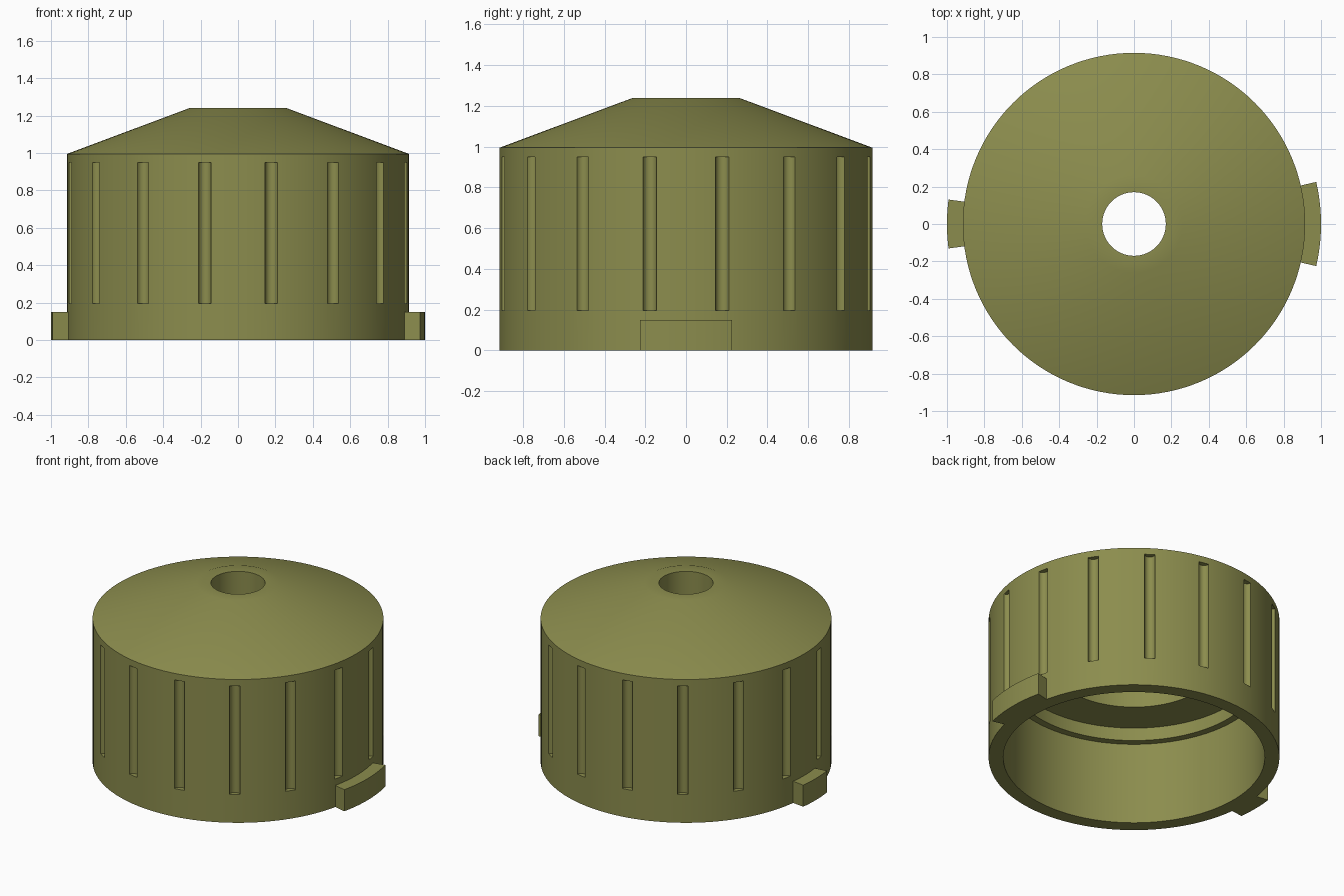
import bpy, bmesh, math
from mathutils import Matrix

if "Cube" in bpy.data.objects:
    bpy.data.objects.remove(bpy.data.objects["Cube"])

olive = bpy.data.materials.new("olive plastic")
olive.diffuse_color = (0.26, 0.265, 0.075, 1)
olive.use_nodes = True
olive.node_tree.nodes["Principled BSDF"].inputs["Base Color"].default_value = olive.diffuse_color


def finish(name, bm):
    bmesh.ops.recalc_face_normals(bm, faces=bm.faces)
    me = bpy.data.meshes.new(name)
    bm.to_mesh(me)
    bm.free()
    me.materials.append(olive)
    ob = bpy.data.objects.new(name, me)
    bpy.context.collection.objects.link(ob)
    return ob


def sweep(name, profile, start, end, steps):
    """Turn a closed (radius, z) profile around z; cap it if not a full turn."""
    bm = bmesh.new()
    full = abs(end - start - 2 * math.pi) < 1e-6
    rings = []
    for i in range(steps if full else steps + 1):
        a = start + (end - start) * i / steps
        rings.append([bm.verts.new((r * math.cos(a), r * math.sin(a), z))
                      for r, z in profile])
    n = len(profile)
    for i in range(steps):
        a, b = rings[i], rings[(i + 1) % len(rings)]
        for j in range(n):
            k = (j + 1) % n
            bm.faces.new((a[j], b[j], b[k], a[k]))
    if not full:
        bm.faces.new(rings[0])
        bm.faces.new(rings[-1])
    return finish(name, bm)


def smooth(ob):
    bpy.ops.object.select_all(action='DESELECT')
    ob.select_set(True)
    bpy.context.view_layer.objects.active = ob
    bpy.ops.object.shade_smooth_by_angle(angle=math.radians(30))


# Cap body: outer wall, conical top, through hole and stepped inside
R = 0.915
body = sweep("cap_body", [
    (R, 0), (R, 0.995), (0.26, 1.24), (0.17, 1.24), (0.17, 1.0),
    (0.51, 1.0), (0.51, 0.66), (0.775, 0.66), (0.775, 0.57),
    (0.823, 0.57), (0.823, 0)], 0, 2 * math.pi, 128)

# Sixteen half-round grip grooves
bm = bmesh.new()
for i in range(16):
    a = math.radians(11.25 + 22.5 * i)
    place = (Matrix.Rotation(a, 4, 'Z')
             @ Matrix.Translation((R, 0, (0.195 + 0.95) / 2)))
    bmesh.ops.create_cone(bm, cap_ends=True, segments=20, radius1=0.034,
                          radius2=0.034, depth=0.755, matrix=place)
cutter = finish("groove_cutter", bm)
cutter.hide_render = True
mod = body.modifiers.new("grooves", 'BOOLEAN')
mod.operation = 'DIFFERENCE'
mod.solver = 'EXACT'
mod.object = cutter
bpy.context.view_layer.objects.active = body
bpy.ops.object.modifier_apply(modifier=mod.name)
bpy.data.objects.remove(cutter)
smooth(body)

# Wide lug on the right, narrow lug on the left
for name, mid, half in (("wide_lug", 0, 13), ("narrow_lug", 180, 7.5)):
    lug = sweep(name, [(0.91, 0), (1.0, 0), (1.0, 0.15), (0.91, 0.15)],
                math.radians(mid - half), math.radians(mid + half), 10)
    smooth(lug)
